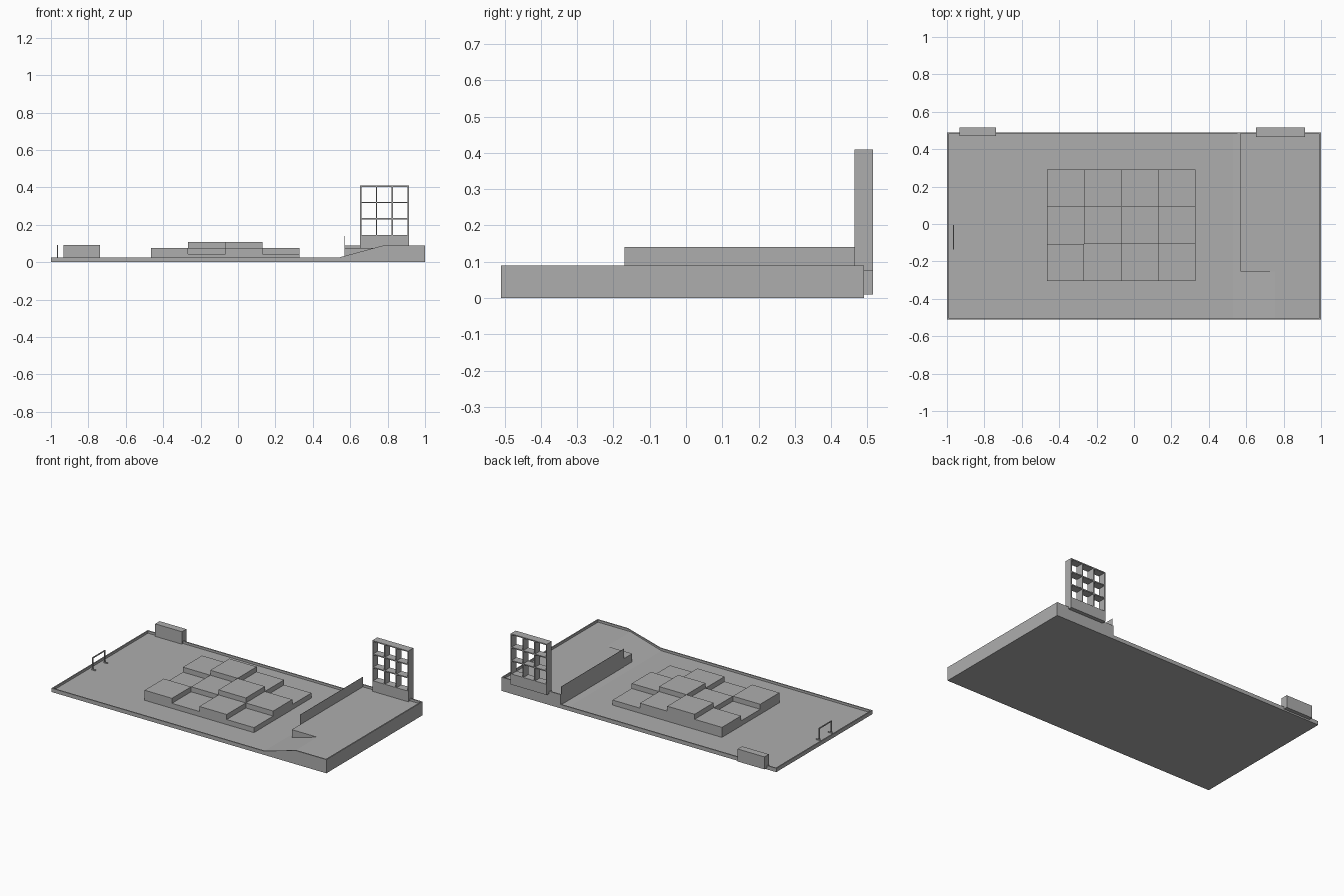
import bpy
import bmesh

cube = bpy.data.objects.get("Cube")
if cube:
    bpy.data.objects.remove(cube)

grey = bpy.data.materials.new("concrete_grey")
grey.use_nodes = True
colour = (0.42, 0.42, 0.42, 1)
grey.diffuse_color = colour
grey.node_tree.nodes["Principled BSDF"].inputs["Base Color"].default_value = colour


def finish(name, bm):
    bmesh.ops.recalc_face_normals(bm, faces=bm.faces)
    mesh = bpy.data.meshes.new(name)
    bm.to_mesh(mesh)
    bm.free()
    mesh.materials.append(grey)
    obj = bpy.data.objects.new(name, mesh)
    bpy.context.collection.objects.link(obj)
    return obj


def extrude_profile(name, points, y0, y1):
    """Extrude an x-z outline along y."""
    bm = bmesh.new()
    face = bm.faces.new([bm.verts.new((x, y0, z)) for x, z in points])
    result = bmesh.ops.extrude_face_region(bm, geom=[face])
    verts = [v for v in result["geom"] if isinstance(v, bmesh.types.BMVert)]
    bmesh.ops.translate(bm, verts=verts, vec=(0, y1 - y0, 0))
    return finish(name, bm)


def box(name, x0, x1, y0, y1, z0, z1):
    return extrude_profile(name, [(x0, z0), (x1, z0), (x1, z1), (x0, z1)], y0, y1)


FRONT, BACK, RIM = -0.51, 0.49, 0.008
LOW, HIGH, LIP = 0.01, 0.075, 0.015
STEP = 0.57

# Floor with a ramp, and the raised deck beside the ramp
extrude_profile("floor", [(-1, 0), (1, 0), (1, HIGH), (0.755, HIGH),
                          (0.53, LOW), (-1, LOW)], FRONT, BACK)
box("raised_deck", STEP, 0.76, -0.255, BACK, 0, HIGH)

# Low lip all round the edge
extrude_profile("front_rim", [(-1, 0), (1, 0), (1, HIGH + LIP), (0.78, HIGH + LIP),
                              (0.54, LOW + LIP), (-1, LOW + LIP)], FRONT, FRONT + RIM)
extrude_profile("back_rim", [(-1, 0), (1, 0), (1, HIGH + LIP), (STEP, HIGH + LIP),
                             (STEP, LOW + LIP), (-1, LOW + LIP)], BACK - RIM, BACK)
box("right_rim", -1, -1 + RIM, FRONT, BACK, 0, LOW + LIP)
box("left_rim", 1 - RIM, 1, FRONT, BACK, 0, HIGH + LIP)

# Thin barrier along the deck edge
box("deck_barrier", STEP - 0.001, STEP + 0.001, -0.17, BACK - RIM, LOW, 0.14)

# Central field of stepped blocks, front row first
heights = [(2, 1, 2, 1), (1, 2, 3, 2), (2, 3, 2, 1)]
for row, levels in enumerate(heights):
    for col, level in enumerate(levels):
        x, y = -0.466 + col * 0.199, -0.305 + row * 0.199
        box("step_block", x, x + 0.199, y, y + 0.199, LOW, LOW + level * 0.033)

# Low box on the back edge
box("edge_box", -0.932, -0.737, 0.47, 0.516, LOW, 0.092)

# Shelf tower: solid base and open three by three grid
X0, X1, Z0, Z1 = 0.652, 0.914, 0.145, 0.409
box("tower_base", X0, X1, 0.464, 0.516, HIGH, Z0)
for i in range(4):
    half = 0.0035
    x = X0 + half + (X1 - X0 - 2 * half) * i / 3
    z = Z0 + (Z1 - half - Z0) * i / 3
    box("tower_upright", x - half, x + half, 0.464, 0.516, Z0, Z1)
    if i:
        box("tower_shelf", X0, X1, 0.464, 0.516, z - half, z + half)

# Small goal hoop near the right edge
GX, BAR = -0.965, 0.003
for y in (-0.132, -0.008):
    box("goal_post", GX - BAR, GX + BAR, y - BAR, y + BAR, LOW, 0.092)
    box("goal_foot", -0.972, -0.944, y - BAR, y + BAR, LOW, LOW + 0.006)
box("goal_crossbar", GX - BAR, GX + BAR, -0.135, -0.005, 0.086, 0.092)
